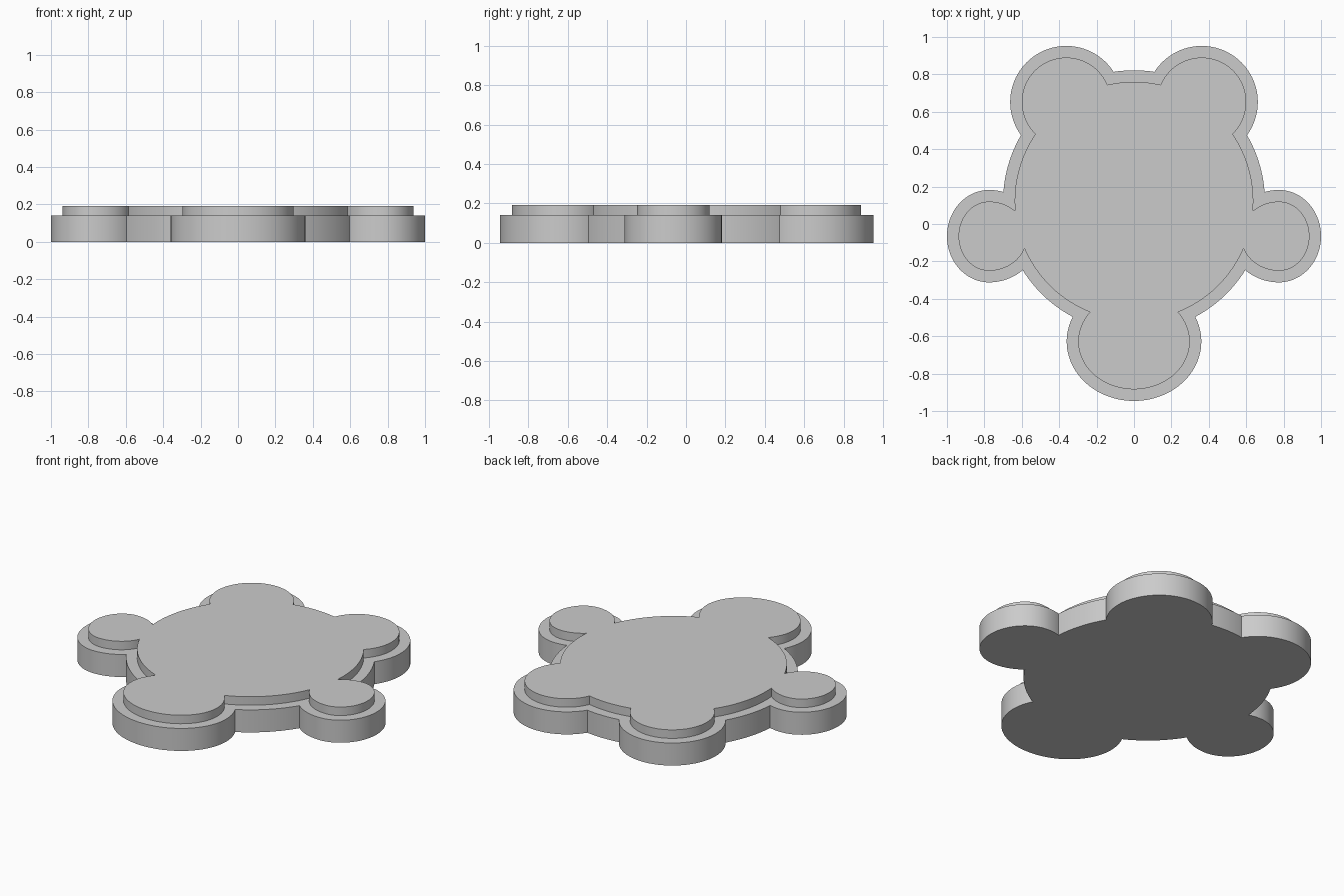
import bpy
import bmesh
from math import cos, sin, pi, radians

default_cube = bpy.data.objects.get("Cube")
if default_cube:
    bpy.data.objects.remove(default_cube, do_unlink=True)

SEGMENTS = 96
BASE_TOP = 0.14
RAISED_TOP = 0.193
RIM = 0.062

grey = bpy.data.materials.new("plain grey")
grey.use_nodes = True
colour = (0.6, 0.6, 0.6, 1)
grey.diffuse_color = colour
grey.node_tree.nodes["Principled BSDF"].inputs["Base Color"].default_value = colour

# Lobes: centre x, centre y, outward radius, inward radius, y radius
BODY = (0, 0.122, 0.70, 0.70, 0.70)
MUZZLE = (0, -0.628, 0.36, 0.36, 0.318)
EAR = (0.362, 0.652, 0.30, 0.30, 0.30)
ARM = (0.775, -0.065, 0.225, 0.265, 0.247)


def lobe(name, shape, side, inset, low, high):
    """Upright prism with an egg-shaped outline."""
    cx, cy, outer, inner, ry = shape
    bm = bmesh.new()
    ring = []
    for i in range(SEGMENTS):
        a = 2 * pi * i / SEGMENTS
        rx = outer if cos(a) * side > 0 else inner
        ring.append(bm.verts.new((side * cx + (rx - inset) * cos(a),
                                  cy + (ry - inset) * sin(a), low)))
    face = bm.faces.new(ring)
    top = bmesh.ops.extrude_face_region(bm, geom=[face])["geom"]
    top_verts = [g for g in top if isinstance(g, bmesh.types.BMVert)]
    bmesh.ops.translate(bm, vec=(0, 0, high - low), verts=top_verts)
    bmesh.ops.recalc_face_normals(bm, faces=bm.faces)
    mesh = bpy.data.meshes.new(name)
    bm.to_mesh(mesh)
    bm.free()
    mesh.materials.append(grey)
    obj = bpy.data.objects.new(name, mesh)
    bpy.context.collection.objects.link(obj)
    return obj


def tier(name, inset, low, high):
    """Body, muzzle, ears and arms fused into one flat plate."""
    plate = lobe(name, BODY, 1, inset, low, high)
    bpy.ops.object.select_all(action="DESELECT")
    bpy.context.view_layer.objects.active = plate
    plate.select_set(True)
    for shape, sides in ((MUZZLE, (1,)), (EAR, (1, -1)), (ARM, (1, -1))):
        for side in sides:
            part = lobe("lobe_helper", shape, side, inset, low, high)
            union = plate.modifiers.new("union", "BOOLEAN")
            union.operation = "UNION"
            union.solver = "EXACT"
            union.object = part
            bpy.ops.object.modifier_apply(modifier=union.name)
            bpy.data.objects.remove(part, do_unlink=True)
    bpy.ops.object.shade_smooth_by_angle(angle=radians(25))
    return plate


# Wide lower plate and narrower raised plate
tier("base_plate", 0, 0, BASE_TOP)
tier("raised_plate", RIM, BASE_TOP, RAISED_TOP)
